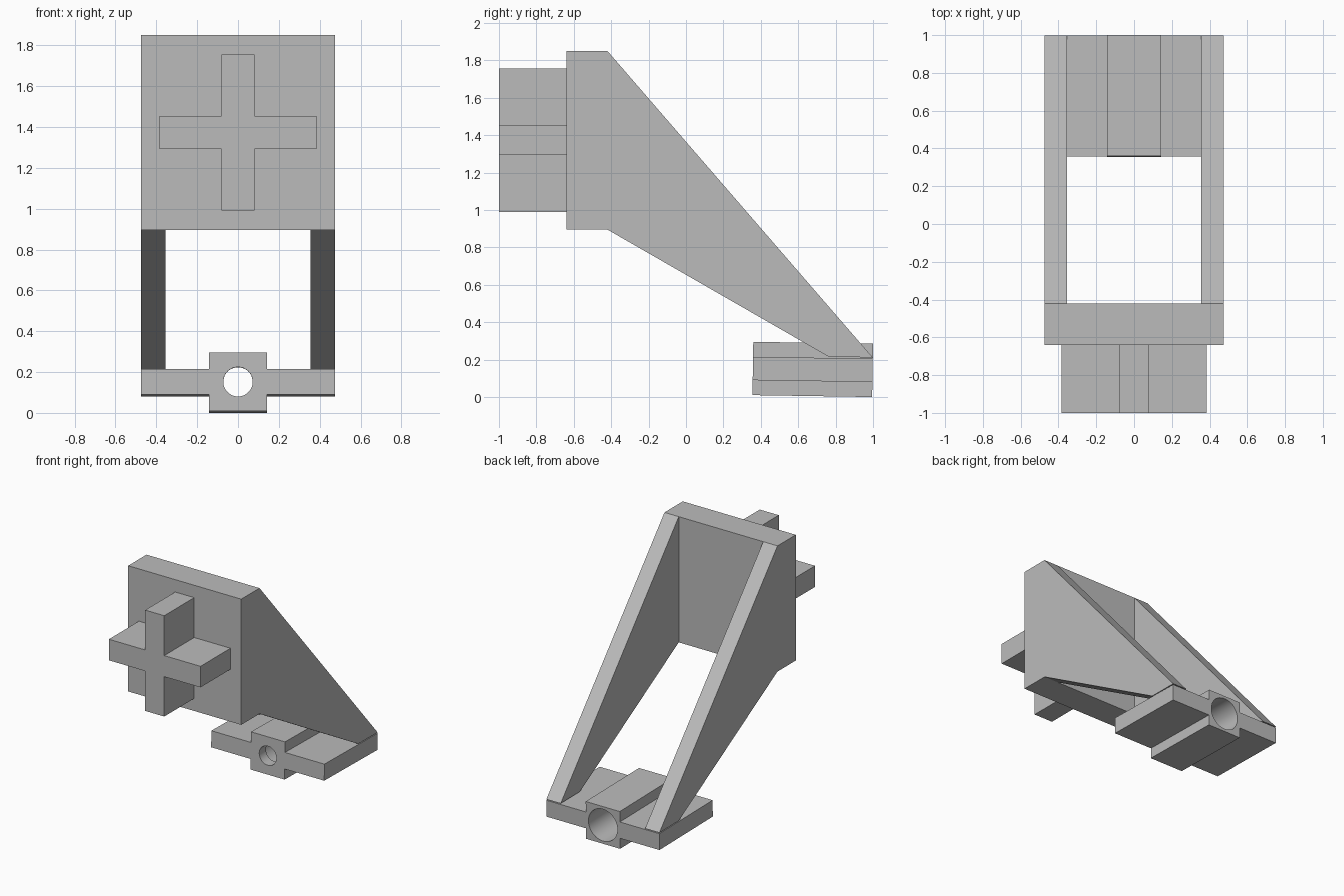
import bpy, bmesh, math
from mathutils import Matrix, Vector

cube = bpy.data.objects.get("Cube")
if cube:
    bpy.data.objects.remove(cube, do_unlink=True)

grey = bpy.data.materials.new("light grey")
grey.use_nodes = True
colour = (0.5, 0.5, 0.5, 1)
grey.diffuse_color = colour
grey.node_tree.nodes["Principled BSDF"].inputs["Base Color"].default_value = colour


def make(name, bm):
    bmesh.ops.recalc_face_normals(bm, faces=bm.faces)
    mesh = bpy.data.meshes.new(name)
    bm.to_mesh(mesh)
    bm.free()
    mesh.materials.append(grey)
    obj = bpy.data.objects.new(name, mesh)
    bpy.context.scene.collection.objects.link(obj)
    return obj


def extrude(name, points, depth):
    """Fill a closed outline of 3D points and sweep it along a vector."""
    bm = bmesh.new()
    face = bm.faces.new([bm.verts.new(p) for p in points])
    swept = bmesh.ops.extrude_face_region(bm, geom=[face])["geom"]
    verts = [v for v in swept if isinstance(v, bmesh.types.BMVert)]
    bmesh.ops.translate(bm, verts=verts, vec=Vector(depth))
    return make(name, bm)


def plus_outline(wide, thin, narrow, tall, y, z):
    """Cross outline in the xz plane: a flat bar crossed by an upright one."""
    quarter = [(wide, thin), (narrow, thin), (narrow, tall)]
    pts = quarter + [(-x, h) for x, h in reversed(quarter)]
    pts += [(-x, -h) for x, h in quarter]
    pts += [(x, -h) for x, h in reversed(quarter)]
    return [(x, y, z + h) for x, h in pts]


HALF_W, ARM_IN = 0.475, 0.355

# Upright plate and the cross-shaped peg on its front
plate = [(-HALF_W, -0.64, 0.895), (HALF_W, -0.64, 0.895),
         (HALF_W, -0.64, 1.85), (-HALF_W, -0.64, 1.85)]
extrude("mounting_plate", plate, (0, 0.22, 0))
extrude("cross_peg", plus_outline(0.385, 0.08, 0.08, 0.383, -1, 1.373), (0, 0.36, 0))

# Tapered arms from the plate down to the foot
arm = [(-0.42, 0.895), (-0.42, 1.85), (0.998, 0.212), (0.765, 0.214)]
for side, name in ((1, "left_arm"), (-1, "right_arm")):
    extrude(name, [(side * ARM_IN, y, z) for y, z in arm],
            (side * (HALF_W - ARM_IN), 0, 0))

# Foot: slab with a thick middle rib, tilted slightly backwards
FOOT_LEN = 0.64
foot = extrude("foot", plus_outline(HALF_W, 0.0625, 0.143, 0.1425, -FOOT_LEN / 2, 0),
               (0, FOOT_LEN, 0))


# Stepped bore through the foot: narrow at the front, wide from the back
def bore(name, radius, start, end):
    bm = bmesh.new()
    turn = Matrix.Translation((0, (start + end) / 2, 0)) @ Matrix.Rotation(math.pi / 2, 4, 'X')
    bmesh.ops.create_cone(bm, cap_ends=True, segments=48, radius1=radius,
                          radius2=radius, depth=end - start, matrix=turn)
    cutter = make(name, bm)
    cutter.hide_render = True
    mod = foot.modifiers.new(name, 'BOOLEAN')
    mod.operation = 'DIFFERENCE'
    mod.solver = 'EXACT'
    mod.object = cutter
    return cutter


cutters = [bore("narrow_bore", 0.072, -0.5, 0.1), bore("wide_bore", 0.122, -0.24, 0.5)]
bpy.context.view_layer.update()
cut = bpy.data.meshes.new_from_object(
    foot.evaluated_get(bpy.context.evaluated_depsgraph_get()))
foot.modifiers.clear()
foot.data = cut
for cutter in cutters:
    bpy.data.objects.remove(cutter, do_unlink=True)

tilt = Matrix.Rotation(math.radians(-0.9), 4, 'X')
foot.data.transform(Matrix.Translation((0, 0.6775, 0.1475)) @ tilt)

# Smooth bore walls, sharp edges elsewhere
bpy.ops.object.select_all(action='DESELECT')
foot.select_set(True)
bpy.context.view_layer.objects.active = foot
bpy.ops.object.shade_smooth_by_angle(angle=math.radians(30))
